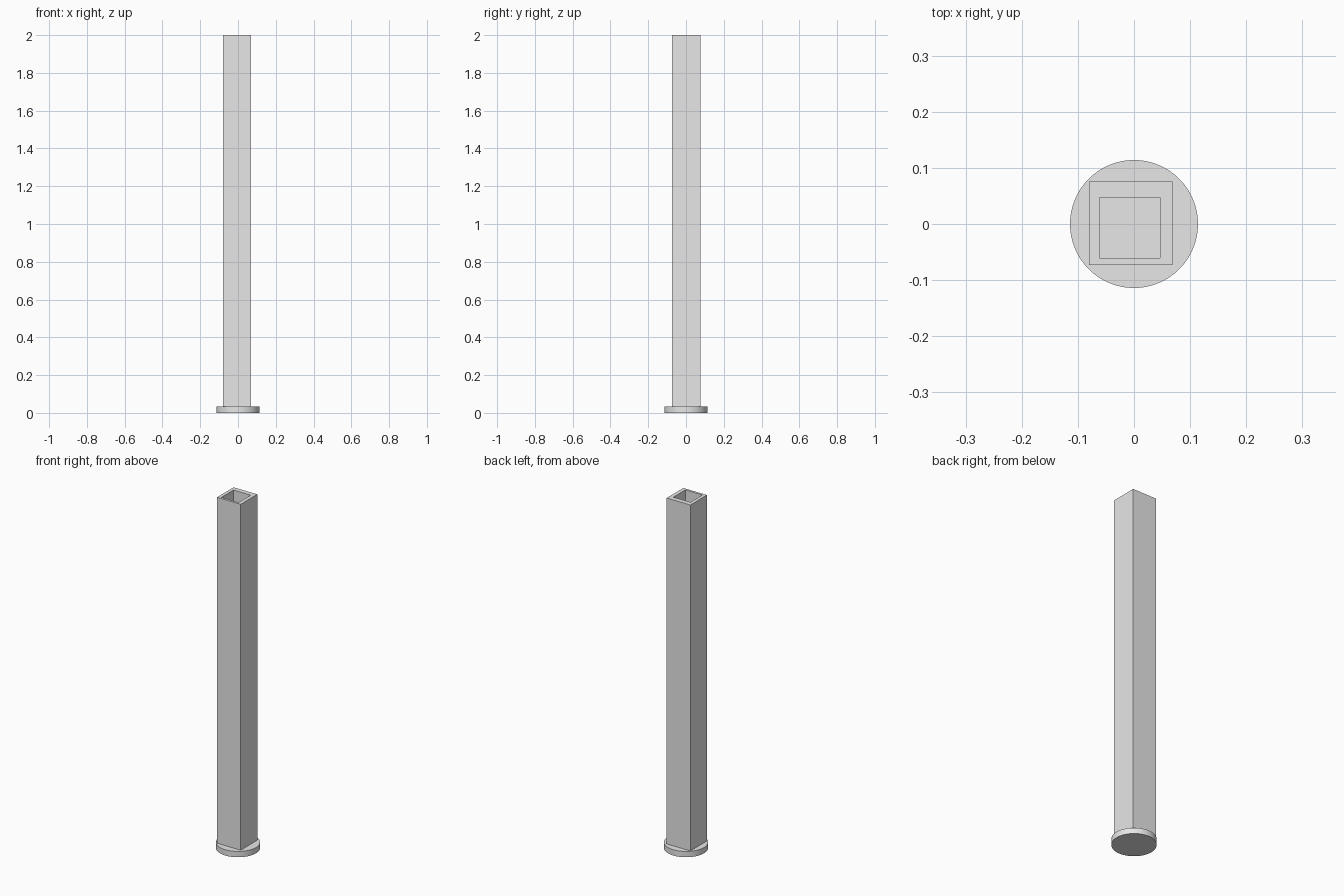
import bpy
import bmesh
from mathutils import Matrix, Vector

if "Cube" in bpy.data.objects:
    bpy.data.objects.remove(bpy.data.objects["Cube"], do_unlink=True)

HEIGHT = 2.0
BASE_H = 0.033
BASE_R = 0.114

grey = bpy.data.materials.new("light_grey")
grey.use_nodes = True
grey.diffuse_color = (0.8, 0.8, 0.8, 1)
grey.node_tree.nodes["Principled BSDF"].inputs["Base Color"].default_value = (0.8, 0.8, 0.8, 1)


def add_object(name, bm):
    mesh = bpy.data.meshes.new(name)
    bmesh.ops.recalc_face_normals(bm, faces=bm.faces)
    bm.to_mesh(mesh)
    bm.free()
    mesh.materials.append(grey)
    obj = bpy.data.objects.new(name, mesh)
    bpy.context.collection.objects.link(obj)
    return obj


# Round base plate
bm = bmesh.new()
bmesh.ops.create_cone(bm, cap_ends=True, segments=96, radius1=BASE_R, radius2=BASE_R,
                      depth=BASE_H, matrix=Matrix.Translation((0, 0, BASE_H / 2)))
base = add_object("base_plate", bm)
bpy.context.view_layer.objects.active = base
base.select_set(True)
bpy.ops.object.shade_smooth_by_angle()

# Square hollow post, with the bore slightly off centre
bm = bmesh.new()
outer, bore = 0.149, 0.091
post_h = HEIGHT - BASE_H
post_centre = Vector((-0.006, 0.001, BASE_H + post_h / 2))
bore_shift = Vector((-0.0015, -0.0075, 0))
bmesh.ops.create_cube(bm, size=1, matrix=Matrix.Translation(post_centre)
                      @ Matrix.Diagonal((outer, outer, post_h, 1)))
top = max(bm.faces, key=lambda f: f.calc_center_median().z)
bmesh.ops.inset_individual(bm, faces=[top], thickness=(outer - bore) / 2)
bmesh.ops.translate(bm, verts=top.verts, vec=bore_shift)

# Bore sunk down to the base plate
result = bmesh.ops.extrude_discrete_faces(bm, faces=[top])
floor = result["faces"][0]
bmesh.ops.translate(bm, verts=floor.verts, vec=(0, 0, 0.001 - post_h))
add_object("hollow_post", bm)
